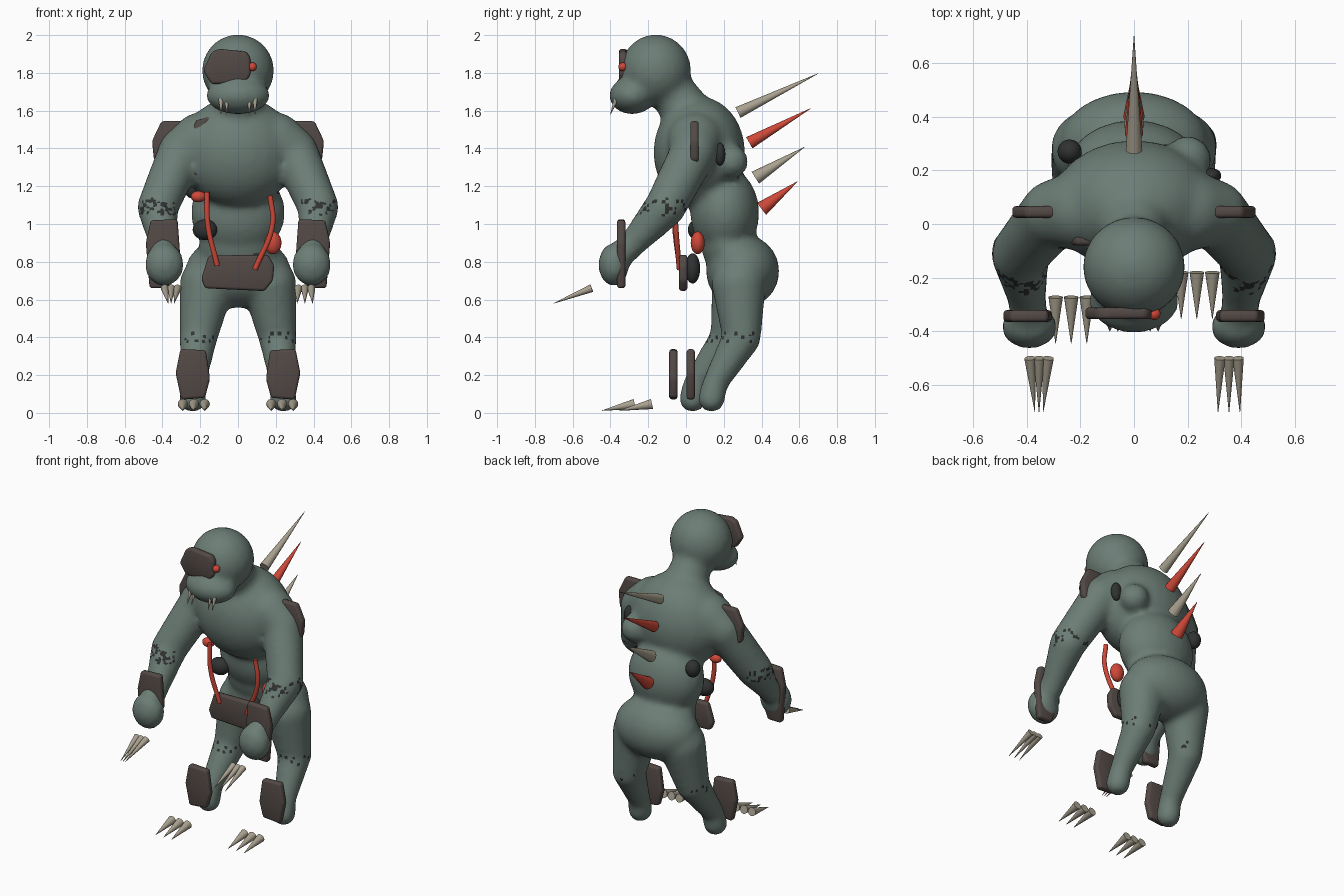
import bpy, bmesh, random
from mathutils import Vector, Matrix

random.seed(4)
if "Cube" in bpy.data.objects:
    bpy.data.objects.remove(bpy.data.objects["Cube"])


def material(name, rgb):
    m = bpy.data.materials.new(name)
    m.use_nodes = True
    m.diffuse_color = (*rgb, 1)
    node = m.node_tree.nodes["Principled BSDF"]
    node.inputs["Base Color"].default_value = (*rgb, 1)
    node.inputs["Roughness"].default_value = 0.8
    return m


SKIN = material("grey_green_skin", (0.15, 0.205, 0.18))
ARMOUR = material("brown_armour", (0.085, 0.066, 0.06))
DARK = material("dark_growth", (0.03, 0.032, 0.032))
RED = material("raw_red", (0.62, 0.065, 0.04))
BONE = material("bone", (0.4, 0.36, 0.28))

# One unit ball, copied for every rounded form
unit_ball = bpy.data.meshes.new("unit_ball")
ball_bm = bmesh.new()
bmesh.ops.create_uvsphere(ball_bm, u_segments=24, v_segments=16, radius=1)
ball_bm.to_mesh(unit_ball)
ball_bm.free()


def finish(bm, name, mat):
    me = bpy.data.meshes.new(name)
    bm.to_mesh(me)
    bm.free()
    me.materials.append(mat)
    ob = bpy.data.objects.new(name, me)
    bpy.context.scene.collection.objects.link(ob)
    bpy.ops.object.select_all(action='DESELECT')
    ob.select_set(True)
    bpy.context.view_layer.objects.active = ob
    return ob


def smooth_edges():
    bpy.ops.object.shade_smooth_by_angle(angle=0.7)


def add_ball(bm, centre, radii):
    if not isinstance(radii, tuple):
        radii = (radii,) * 3
    copy = unit_ball.copy()
    copy.transform(Matrix.Translation(centre) @ Matrix.Diagonal((*radii, 1)))
    bm.from_mesh(copy)
    bpy.data.meshes.remove(copy)


def add_limb(bm, joints, steps=7):
    """Tapered limb: rows of balls between (point, radius) joints."""
    for (a, ra), (b, rb) in zip(joints, joints[1:]):
        for i in range(steps + 1):
            t = i / steps
            add_ball(bm, Vector(a).lerp(Vector(b), t), ra + (rb - ra) * t)


def ball(name, centre, radii, mat):
    bm = bmesh.new()
    add_ball(bm, centre, radii)
    finish(bm, name, mat)
    smooth_edges()


def spike(name, base, tip, radius, mat):
    bm = bmesh.new()
    base, tip = Vector(base), Vector(tip)
    axis = tip - base
    rot = axis.to_track_quat('Z', 'Y').to_matrix().to_4x4()
    bmesh.ops.create_cone(bm, cap_ends=True, segments=16, radius1=radius, radius2=0.001,
                          depth=axis.length, matrix=Matrix.Translation((base + tip) / 2) @ rot)
    finish(bm, name, mat)
    smooth_edges()


def plate(name, outline, y, side=1, thick=0.044):
    """Upright slab with a rounded rim, from an x-z outline."""
    bm = bmesh.new()
    face = bm.faces.new([bm.verts.new((x * side, y - thick / 2, z)) for x, z in outline])
    ext = bmesh.ops.extrude_face_region(bm, geom=[face], use_keep_orig=True)
    bmesh.ops.translate(bm, vec=(0, thick, 0),
                        verts=[v for v in ext["geom"] if isinstance(v, bmesh.types.BMVert)])
    bmesh.ops.recalc_face_normals(bm, faces=bm.faces)
    bmesh.ops.bevel(bm, geom=bm.edges[:], offset=0.015, segments=3, profile=0.5, affect='EDGES')
    finish(bm, name, ARMOUR)
    smooth_edges()


# Body: balls and limbs fused into one smooth skin
bm = bmesh.new()
add_ball(bm, (0, -0.16, 1.812), (0.192, 0.188, 0.192))    # head
add_ball(bm, (0, -0.285, 1.68), (0.17, 0.122, 0.1))       # muzzle
add_limb(bm, [((0, -0.07, 1.7), 0.12), ((0, 0.03, 1.55), 0.14)])
add_ball(bm, (0, 0.07, 1.38), (0.31, 0.243, 0.295))       # chest
add_ball(bm, (0.2, 0.24, 1.33), 0.09)                     # back lump
add_ball(bm, (0, 0.205, 1.06), (0.25, 0.183, 0.24))       # belly
add_ball(bm, (0, 0.22, 0.88), (0.21, 0.14, 0.14))
add_ball(bm, (0, 0.3, 0.75), (0.28, 0.195, 0.195))        # hips
for s, knee_y, foot_y in ((1, 0.295, 0.135), (-1, 0.23, 0.035)):
    add_limb(bm, [((0.2 * s, 0.05, 1.44), 0.15), ((0.3 * s, 0.04, 1.38), 0.125),
                  ((0.425 * s, -0.11, 1.09), 0.11), ((0.4 * s, -0.27, 0.91), 0.075),
                  ((0.39 * s, -0.36, 0.82), 0.07)])
    add_ball(bm, (0.39 * s, -0.383, 0.785), (0.105, 0.082, 0.115))
    add_limb(bm, [((0.165 * s, 0.28, 0.68), 0.145), ((0.21 * s, knee_y, 0.4), 0.102),
                  ((0.235 * s, foot_y + 0.02, 0.16), 0.068), ((0.24 * s, foot_y, 0.075), 0.073)])
body = finish(bm, "body", SKIN)
remesh = body.modifiers.new("fuse", 'REMESH')
remesh.mode = 'VOXEL'
remesh.voxel_size = 0.02
soften = body.modifiers.new("soften", 'SMOOTH')
soften.factor = 0.5
soften.iterations = 8
for name in ("fuse", "soften"):
    bpy.ops.object.modifier_apply(modifier=name)

# Speckled elbows and knees
body.data.materials.clear()
body.data.materials.append(SKIN)
body.data.materials.append(DARK)
for f in body.data.polygons:
    x, y, z = f.center
    elbow = abs(x) > 0.33 and abs(z - 1.09) < 0.045 and y < 0
    knee = abs(x) > 0.12 and abs(z - 0.4) < 0.025
    f.material_index = int((elbow and random.random() < 0.3) or (knee and random.random() < 0.12))
    f.use_smooth = True

# Armour plates
plate("eye_plate", [(-0.185, 1.81), (-0.14, 1.91), (-0.1, 1.928), (0.045, 1.912),
                    (0.066, 1.88), (0.066, 1.79), (0.035, 1.745), (-0.14, 1.74)], -0.333)
plate("belt_plate", [(-0.195, 0.71), (-0.155, 0.833), (0.16, 0.837), (0.192, 0.78),
                     (0.185, 0.7), (0.14, 0.645), (-0.175, 0.66)], -0.015)
plate("chest_plate", [(-0.14, 1.57), (-0.22, 1.55), (-0.255, 1.47), (-0.255, 1.27),
                      (-0.22, 1.25), (-0.15, 1.3)], -0.058)
for s, word, shin_y in ((1, "left", 0.025), (-1, "right", -0.067)):
    plate(word + "_shoulder_plate", [(0.27, 1.545), (0.405, 1.545), (0.455, 1.44), (0.445, 1.34),
                                     (0.41, 1.31), (0.3, 1.33), (0.26, 1.41)], 0.045, s)
    plate(word + "_forearm_plate", [(0.32, 1.025), (0.462, 1.02), (0.488, 0.9), (0.468, 0.66),
                                    (0.37, 0.66), (0.305, 0.82)], -0.343, s)
    plate(word + "_shin_plate", [(0.17, 0.332), (0.305, 0.338), (0.33, 0.21), (0.3, 0.07),
                                 (0.175, 0.08), (0.148, 0.18)], shin_y, s)

# Eye, growths and sores
ball("eye", (0.076, -0.335, 1.832), 0.023, RED)
ball("hip_sore", (0.185, 0.062, 0.9), (0.045, 0.037, 0.06), RED)
ball("side_sore", (-0.21, -0.01, 1.145), (0.04, 0.03, 0.03), RED)
ball("back_growth", (0.29, 0.18, 1.37), (0.035, 0.028, 0.06), DARK)
ball("flank_growth", (-0.24, 0.27, 1.19), (0.045, 0.045, 0.055), DARK)
ball("belly_growth", (-0.175, 0.06, 0.97), (0.065, 0.05, 0.055), DARK)
ball("belt_growth", (0.1, 0.035, 0.765), (0.05, 0.04, 0.08), DARK)

# Hanging cords
for name, pts in (("right_cord", [(-0.165, -0.06, 1.17), (-0.16, -0.06, 1.0), (-0.11, -0.035, 0.78)]),
                  ("left_cord", [(0.17, -0.06, 1.15), (0.183, -0.055, 1.0), (0.09, -0.035, 0.76)])):
    curve = bpy.data.curves.new(name, 'CURVE')
    curve.dimensions = '3D'
    curve.bevel_depth = 0.014
    curve.use_fill_caps = True
    line = curve.splines.new('BEZIER')
    line.bezier_points.add(len(pts) - 1)
    for p, co in zip(line.bezier_points, pts):
        p.co = co
        p.handle_left_type = p.handle_right_type = 'AUTO'
    curve.materials.append(RED)
    bpy.context.scene.collection.objects.link(bpy.data.objects.new(name, curve))

# Back spikes
for i, (by, bz, ty, tz, r) in enumerate([(0.275, 1.59, 0.7, 1.797, 0.031), (0.335, 1.43, 0.66, 1.612, 0.034),
                                         (0.367, 1.245, 0.627, 1.407, 0.037), (0.4, 1.08, 0.59, 1.225, 0.04)]):
    spike(f"back_spike_{i + 1}", (0, by, bz), (0, ty, tz), r, RED if i % 2 else BONE)

# Claws and teeth
for s, word, toe_y, spread in ((1, "left", -0.18, 1.2), (-1, "right", -0.272, 0.45)):
    for k in (-1, 0, 1):
        spike(f"{word}_finger_claw_{k + 2}", (s * 0.354 + k * 0.034, -0.5, 0.66),
              (s * 0.354 + k * 0.034 * spread, -0.7, 0.58), 0.021, BONE)
        spike(f"{word}_toe_claw_{k + 2}", (s * 0.234 + k * 0.058, toe_y, 0.047),
              (s * 0.234 + k * 0.058, toe_y - 0.173, 0.012), 0.027, BONE)
    for label, x in (("inner", 0.06), ("outer", 0.09)):
        spike(f"{word}_{label}_tooth", (s * x, -0.37, 1.66), (s * x, -0.4, 1.58), 0.013, BONE)

bpy.data.meshes.remove(unit_ball)
